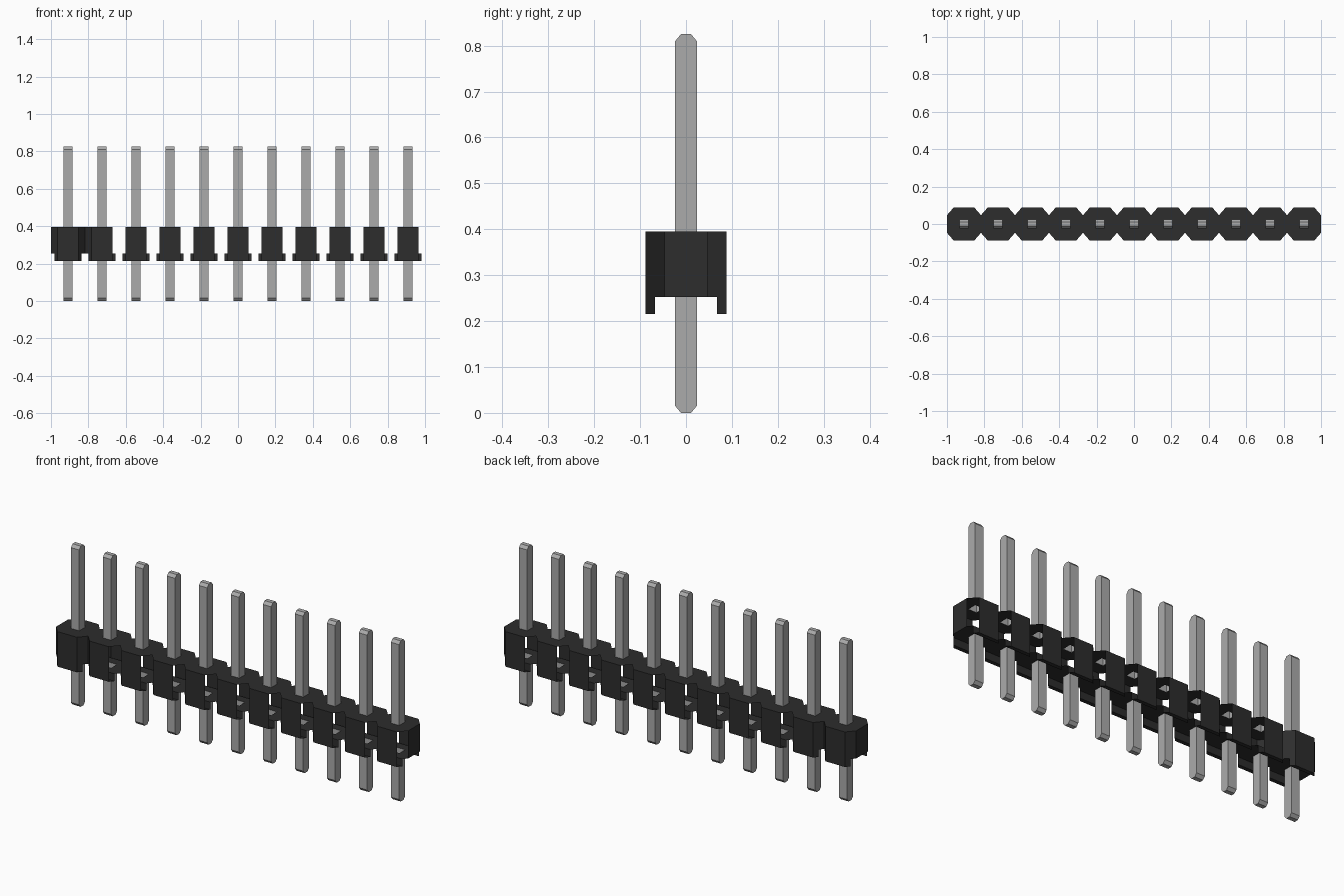
import bpy, bmesh
from mathutils import Vector

cube = bpy.data.objects.get("Cube")
if cube:
    bpy.data.objects.remove(cube, do_unlink=True)

COUNT = 11
A = 1 / COUNT                 # half pitch, also half length of a cell
F, FY = 0.055, 0.088          # front corner of a cell
NY = 0.047                    # half depth at the neck
G, GY = 0.0725, 0.068         # inner corner of the foot rail
Z0, Z1, Z2 = 0.215, 0.253, 0.395   # foot, floor, top
P = 0.0235                    # pin half width
TIP = 0.011                   # pin tip half depth
HEIGHT, CHAMFER = 0.825, 0.015


def material(name, value, rough):
    m = bpy.data.materials.new(name)
    m.use_nodes = True
    color = (value, value, value, 1)
    m.diffuse_color = color
    bsdf = m.node_tree.nodes["Principled BSDF"]
    bsdf.inputs["Base Color"].default_value = color
    bsdf.inputs["Roughness"].default_value = rough
    return m


black = material("black plastic", 0.026, 0.6)
grey = material("pin grey", 0.41, 0.5)


def add_face(bm, points, hint):
    """Add a face whose normal points along hint."""
    f = bm.faces.new([bm.verts.new(p) for p in points])
    f.normal_update()
    if f.normal.dot(Vector(hint)) < 0:
        f.normal_flip()


def to_mesh(bm, name, mat):
    bmesh.ops.remove_doubles(bm, verts=bm.verts, dist=0.0002)
    me = bpy.data.meshes.new(name)
    bm.to_mesh(me)
    bm.free()
    me.materials.append(mat)
    return me


def add_object(name, me, x=0):
    ob = bpy.data.objects.new(name, me)
    ob.location.x = x
    bpy.context.collection.objects.link(ob)


def half_plate(bm, cx, s, fx, fy, z, nz):
    """Half of a hexagonal plate, notched around the pin hole."""
    outline = [(-A, 0), (-A, NY), (-fx, fy), (fx, fy), (A, NY), (A, 0),
               (P, 0), (P, P), (-P, P), (-P, 0)]
    add_face(bm, [(cx + x, s * y, z) for x, y in outline], (0, 0, nz))


def chamfer_wall(bm, cx, sx, s):
    """L-shaped slanted corner wall running down to the foot."""
    outline = [(A, NY, Z1), (A, NY, Z2), (F, FY, Z2),
               (F, FY, Z0), (G, GY, Z0), (G, GY, Z1)]
    add_face(bm, [(cx + sx * x, s * y, z) for x, y, z in outline], (sx, s, 0))


# Housing: hollow cells, open at most of the slanted corners
bm = bmesh.new()
for i in range(COUNT):
    cx = (2 * i + 1) * A - 1
    for s in (-1, 1):
        half_plate(bm, cx, s, F, FY, Z2, 1)
        half_plate(bm, cx, s, G, GY, Z1, -1)
        # outer wall, foot inner wall and foot underside
        add_face(bm, [(cx + x, s * FY, z) for x, z in
                      ((-F, Z0), (F, Z0), (F, Z2), (-F, Z2))], (0, s, 0))
        add_face(bm, [(cx + x, s * GY, z) for x, z in
                      ((-G, Z0), (G, Z0), (G, Z1), (-G, Z1))], (0, -s, 0))
        add_face(bm, [(cx + x, s * y, Z0) for x, y in
                      ((-F, FY), (F, FY), (G, GY), (-G, GY))], (0, 0, -1))
        # closed corners around the first cell
        if i <= 1:
            chamfer_wall(bm, cx, -1, s)
        if i == 0:
            chamfer_wall(bm, cx, 1, s)
# end walls
for sx in (-1, 1):
    add_face(bm, [(sx, y, z) for y, z in
                  ((-NY, Z1), (NY, Z1), (NY, Z2), (-NY, Z2))], (sx, 0, 0))
add_object("housing", to_mesh(bm, "housing", black))


def pin_mesh(name, base, tip):
    """Square pin, open at the base, chamfered front and back at the tip."""
    d = 1 if tip > base else -1
    side = [(-P, base), (-P, tip - d * CHAMFER), (-TIP, tip),
            (TIP, tip), (P, tip - d * CHAMFER), (P, base)]
    bm = bmesh.new()
    for sx in (-1, 1):
        add_face(bm, [(sx * P, y, z) for y, z in side], (sx, 0, 0))
    for (ya, za), (yb, zb) in zip(side, side[1:]):
        hint = (0, ya + yb, d * 0.01)
        add_face(bm, [(-P, ya, za), (P, ya, za), (P, yb, zb), (-P, yb, zb)], hint)
    return to_mesh(bm, name, grey)


# Pins above and below the housing
upper = pin_mesh("upper_pin", Z2, HEIGHT)
lower = pin_mesh("lower_pin", Z1, 0)
for i in range(COUNT):
    x = (2 * i + 1) * A - 1
    add_object(f"upper_pin_{i + 1}", upper, x)
    add_object(f"lower_pin_{i + 1}", lower, x)
